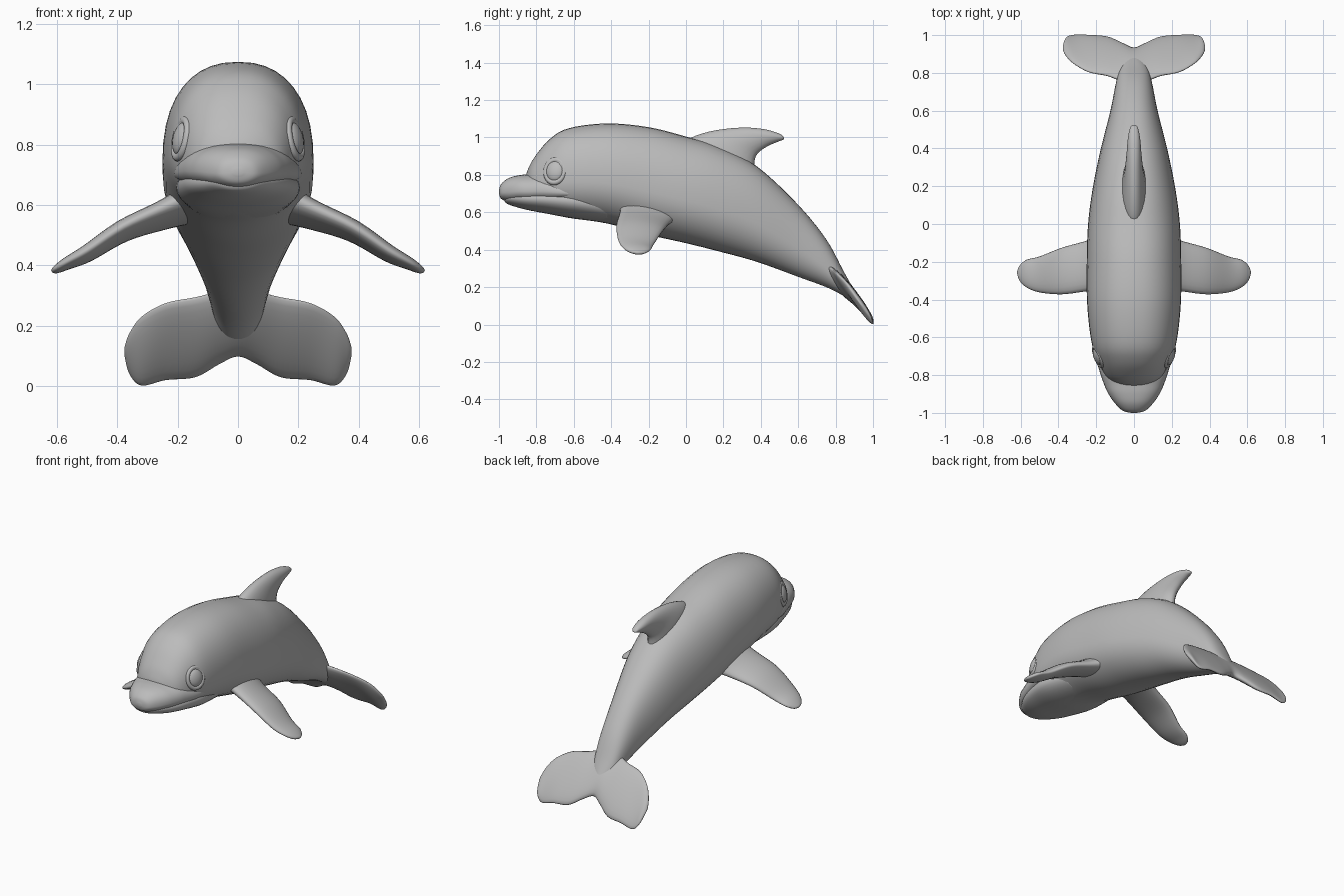
import bpy, bmesh, math
from mathutils import Vector

if "Cube" in bpy.data.objects:
    bpy.data.objects.remove(bpy.data.objects["Cube"])

grey = bpy.data.materials.new("dolphin_grey")
grey.diffuse_color = (0.5, 0.5, 0.5, 1)
grey.use_nodes = True
grey.node_tree.nodes["Principled BSDF"].inputs["Base Color"].default_value = grey.diffuse_color


def smooth_rows(rows, steps):
    """Catmull-Rom interpolation through rows of numbers."""
    out = []
    for i in range(len(rows) - 1):
        a, b = rows[max(i - 1, 0)], rows[i]
        c, d = rows[i + 1], rows[min(i + 2, len(rows) - 1)]
        for k in range(steps):
            t = k / steps
            out.append([0.5 * (2 * q + (r - p) * t + (2 * p - 5 * q + 4 * r - s) * t * t
                               + (3 * q - p - 3 * r + s) * t ** 3)
                        for p, q, r, s in zip(a, b, c, d)])
    return out + [list(rows[-1])]


def finish(ob, mirror=False):
    ob.data.materials.append(grey)
    if mirror:
        origin = bpy.data.objects.get("mirror_centre")
        if origin is None:
            origin = bpy.data.objects.new("mirror_centre", None)
            bpy.context.collection.objects.link(origin)
            origin.hide_render = True
        m = ob.modifiers.new("Mirror", 'MIRROR')
        m.mirror_object = origin
        m.use_mirror_merge = False
    ob.data.shade_smooth()


def loft(name, rings, mirror=False):
    """Skin a list of closed rings and cap both ends."""
    bm = bmesh.new()
    loops = [[bm.verts.new(p) for p in ring] for ring in rings]
    n = len(loops[0])
    for a, b in zip(loops, loops[1:]):
        for i in range(n):
            j = (i + 1) % n
            bm.faces.new((a[i], a[j], b[j], b[i]))
    bm.faces.new(loops[0])
    bm.faces.new(loops[-1])
    bmesh.ops.recalc_face_normals(bm, faces=bm.faces)
    me = bpy.data.meshes.new(name)
    bm.to_mesh(me)
    bm.free()
    ob = bpy.data.objects.new(name, me)
    bpy.context.collection.objects.link(ob)
    finish(ob, mirror)
    return ob


def spow(v, e):
    return math.copysign(abs(v) ** e, v)


def trunk(name, rows, wide=0.4, power=2.3, n=40):
    """Rows are y, top, bottom, half width; widest at a fraction of the height."""
    rings = []
    for y, top, bot, hw in smooth_rows(rows, 5):
        mid = bot + (top - bot) * wide
        ring = []
        for i in range(n):
            a = 2 * math.pi * i / n
            c, s = math.cos(a), math.sin(a)
            e = 2 / power if s > 0 else 1.0
            h = top - mid if s > 0 else mid - bot
            ring.append((hw * spow(c, e), y, mid + h * spow(s, e)))
        rings.append(ring)
    return loft(name, rings)


def fin(name, rows, normal, mirror=False, n=24):
    """Rows are leading point, trailing point, thickness."""
    nv = Vector(normal).normalized()
    rings = []
    for r in smooth_rows(rows, 5):
        le, te, th = Vector(r[0:3]), Vector(r[3:6]), r[6]
        ring = []
        for i in range(n):
            a = 2 * math.pi * i / n
            ring.append((le + te) / 2 + (le - te) / 2 * math.cos(a)
                        + nv * (th / 2 * math.sin(a)))
        rings.append(ring)
    return loft(name, rings, mirror)


# Body from forehead to tail stem
trunk("body", [
    (-0.857, 0.79, 0.73, 0.03), (-0.845, 0.83, 0.67, 0.09), (-0.81, 0.895, 0.62, 0.145),
    (-0.73, 0.99, 0.595, 0.188), (-0.625, 1.05, 0.57, 0.225), (-0.42, 1.075, 0.54, 0.248),
    (-0.2, 1.055, 0.48, 0.25), (0.0, 1.005, 0.435, 0.243), (0.18, 0.95, 0.39, 0.22),
    (0.38, 0.845, 0.335, 0.18), (0.6, 0.64, 0.255, 0.125), (0.75, 0.455, 0.2, 0.095),
    (0.84, 0.29, 0.155, 0.07), (0.89, 0.2, 0.13, 0.03)])

# Beak: upper snout and lower jaw, leaving a mouth crease
trunk("upper_snout", [
    (-1.0, 0.72, 0.7, 0.015), (-0.988, 0.752, 0.672, 0.06), (-0.95, 0.782, 0.655, 0.1),
    (-0.9, 0.797, 0.65, 0.135), (-0.85, 0.803, 0.645, 0.158), (-0.78, 0.81, 0.642, 0.182),
    (-0.68, 0.79, 0.645, 0.208), (-0.58, 0.75, 0.66, 0.21), (-0.5, 0.72, 0.68, 0.18)], 0.42)
trunk("lower_jaw", [
    (-0.972, 0.69, 0.665, 0.02), (-0.96, 0.70, 0.648, 0.065), (-0.92, 0.71, 0.632, 0.105),
    (-0.85, 0.72, 0.613, 0.148), (-0.75, 0.73, 0.594, 0.182), (-0.6, 0.73, 0.567, 0.205),
    (-0.4, 0.70, 0.545, 0.18)], 0.55)

# Dorsal fin
fin("dorsal_fin", [
    (0, -0.03, 0.95, 0, 0.37, 0.78, 0.14), (0, 0.03, 1.0, 0, 0.365, 0.86, 0.125),
    (0, 0.15, 1.037, 0, 0.38, 0.91, 0.1), (0, 0.30, 1.053, 0, 0.43, 0.95, 0.08),
    (0, 0.42, 1.044, 0, 0.485, 0.975, 0.065), (0, 0.50, 1.02, 0, 0.52, 0.988, 0.04),
    (0, 0.522, 1.002, 0, 0.525, 0.996, 0.01)], (1, 0, 0))

# Pectoral flippers
fin("pectoral_flippers", [
    (0.14, -0.35, 0.64, 0.14, -0.04, 0.58, 0.13), (0.24, -0.355, 0.595, 0.24, -0.085, 0.545, 0.09),
    (0.38, -0.372, 0.53, 0.38, -0.125, 0.50, 0.07), (0.5, -0.362, 0.45, 0.5, -0.172, 0.43, 0.055),
    (0.57, -0.335, 0.41, 0.57, -0.19, 0.40, 0.04), (0.605, -0.30, 0.388, 0.605, -0.22, 0.383, 0.025),
    (0.617, -0.265, 0.38, 0.617, -0.25, 0.38, 0.01)], (0.5, 0, 0.87), True)

# Tail flukes, one blade from tip to tip
half = [
    (0.06, 0.755, 0.315, 0.06, 0.955, 0.075, 0.065),
    (0.14, 0.785, 0.295, 0.14, 0.99, 0.03, 0.055), (0.24, 0.805, 0.275, 0.24, 1.0, 0.02, 0.045),
    (0.32, 0.85, 0.23, 0.32, 1.0, 0.002, 0.04), (0.36, 0.89, 0.175, 0.36, 0.985, 0.04, 0.028),
    (0.376, 0.92, 0.13, 0.376, 0.945, 0.10, 0.01)]
left = [(-r[0], r[1], r[2], -r[3], r[4], r[5], r[6]) for r in reversed(half)]
fin("tail_flukes", left + [(0, 0.74, 0.33, 0, 0.93, 0.10, 0.075)] + half, (0, 0.81, 0.59))

# Eyes with raised lids
turn = (0, math.radians(-12), math.radians(-20))
bpy.ops.mesh.primitive_uv_sphere_add(segments=24, ring_count=14, radius=1,
                                     location=(0.187, -0.70, 0.82), rotation=turn)
eye = bpy.context.object
eye.name = "eyes"
eye.scale = (0.026, 0.05, 0.056)
finish(eye, True)
bpy.ops.mesh.primitive_torus_add(major_segments=32, minor_segments=10, major_radius=0.057,
                                 minor_radius=0.014, location=(0.187, -0.70, 0.82))
lid = bpy.context.object
lid.name = "eyelids"
for v in lid.data.vertices:
    x, y, z = v.co
    v.co = (z, y * 0.93, x * 1.08)
lid.data.flip_normals()
lid.rotation_euler = turn
finish(lid, True)
